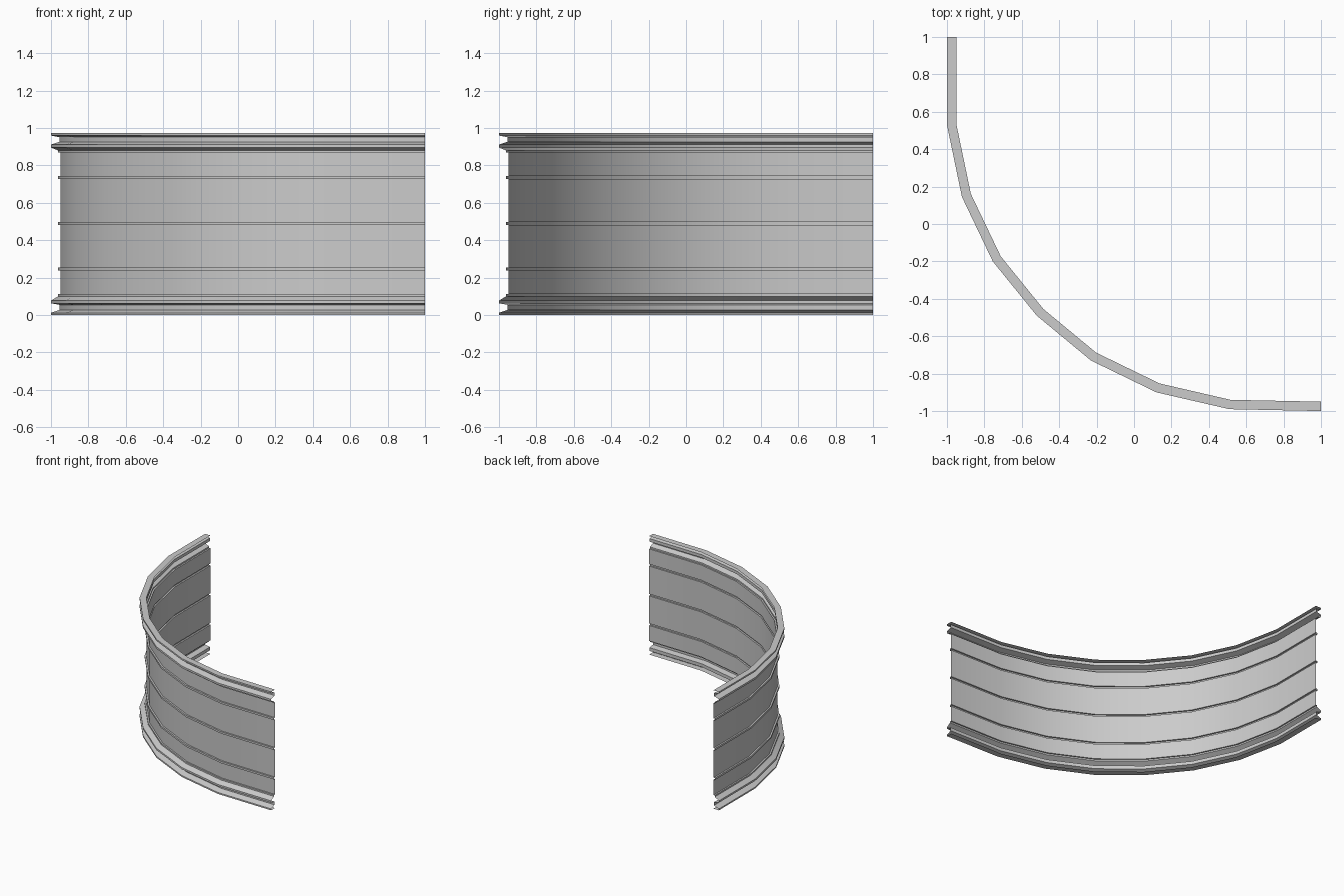
import bpy
from mathutils import Vector

if "Cube" in bpy.data.objects:
    bpy.data.objects.remove(bpy.data.objects["Cube"], do_unlink=True)

# Plan of the outer rim, and the rim depth
PATH = [Vector(p) for p in [(-1, 1), (-1, .53), (-.92, .145), (-.755, -.2), (-.52, -.49),
                            (-.23, -.73), (.12, -.90), (.51, -.99), (1, -1)]]
DEPTH = .05

grey = bpy.data.materials.new("plain grey")
grey.use_nodes = True
colour = (.6, .6, .6, 1)
grey.diffuse_color = colour
grey.node_tree.nodes["Principled BSDF"].inputs["Base Color"].default_value = colour


def inward_offsets():
    """Mitred inward direction at every path point."""
    normals = []
    for a, b in zip(PATH, PATH[1:]):
        d = (b - a).normalized()
        normals.append(Vector((-d.y, d.x)))
    result = []
    for i in range(len(PATH)):
        n0, n1 = normals[max(i - 1, 0)], normals[min(i, len(normals) - 1)]
        m = (n0 + n1).normalized()
        result.append(m / m.dot(n0))
    return result


def sweep(name, profile):
    """Sweep a thin sheet section of (outward distance, height) along the plan."""
    verts, faces = [], []
    n = len(profile)
    for p, m in zip(PATH, inward_offsets()):
        for out, z in profile:
            q = p + m * (DEPTH - out)
            verts.append((q.x, q.y, z))
    for i in range(len(PATH) - 1):
        for j in range(n - 1):
            a = i * n + j
            faces.append((a, a + n, a + n + 1, a + 1))
    mesh = bpy.data.meshes.new(name)
    mesh.from_pydata(verts, [], faces)
    mesh.materials.append(grey)
    obj = bpy.data.objects.new(name, mesh)
    bpy.context.collection.objects.link(obj)
    bpy.ops.object.select_all(action="DESELECT")
    obj.select_set(True)
    bpy.context.view_layer.objects.active = obj
    bpy.ops.object.shade_smooth_by_angle(angle=.5)
    return obj


# Base and top mouldings, open on the inner side
sweep("base_moulding", [(0, 0), (.05, 0), (.05, .012), (.005, .028), (.005, .055), (.05, .063),
                        (.05, .078), (.012, .1), (.012, .112), (0, .112)])
sweep("top_moulding", [(0, .868), (.012, .868), (.012, .88), (.05, .896), (.05, .912),
                       (.005, .926), (.005, .951), (.05, .96), (.05, .973), (0, .973)])

# Wall sheet with three ribs pressed outward
wall = [(0, .112)]
for z in (.247, .49, .735):
    wall += [(0, z - .008), (.013, z - .008), (.013, z + .008), (0, z + .008)]
wall.append((0, .868))
sweep("ribbed_wall", wall)
